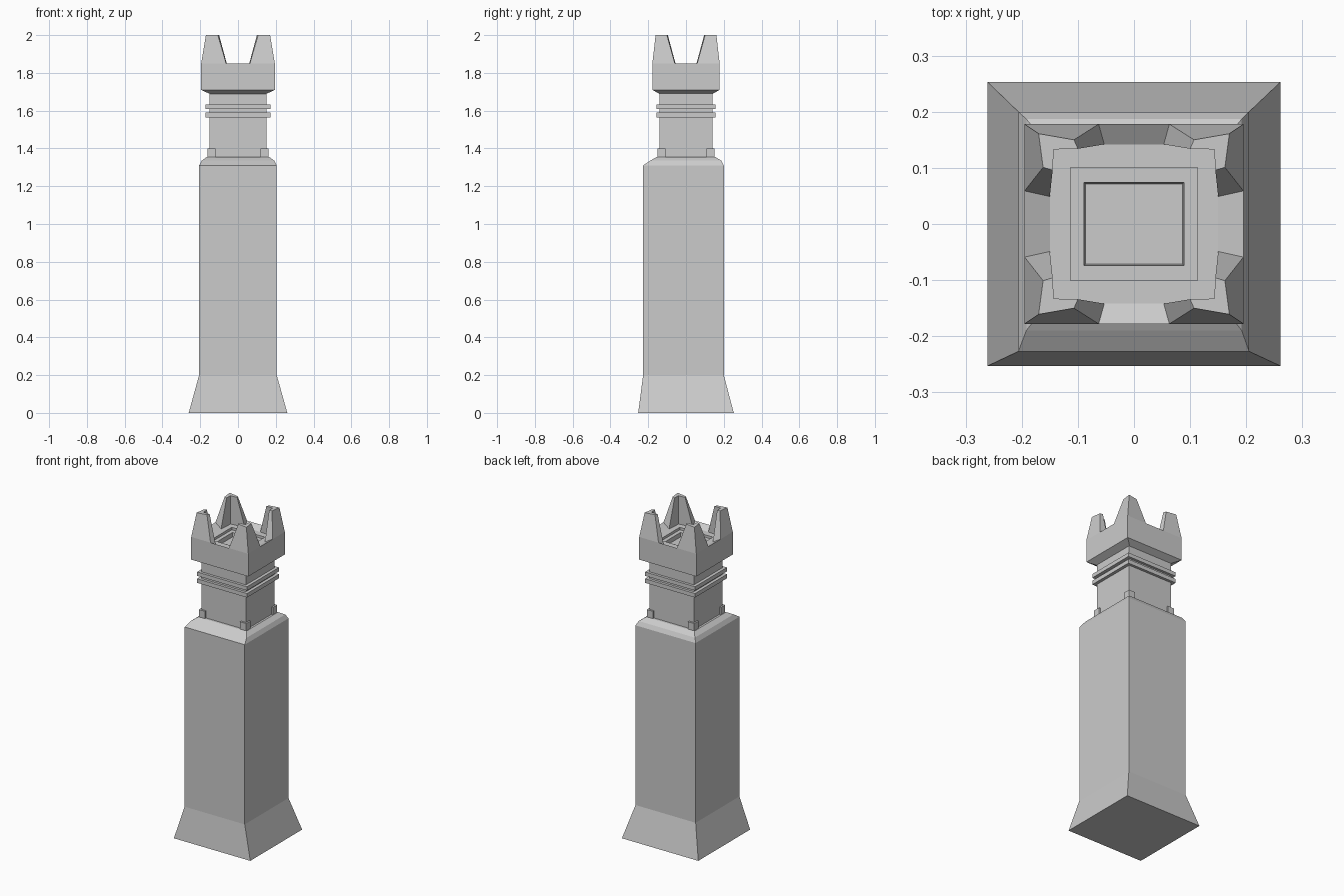
import bpy, bmesh

if "Cube" in bpy.data.objects:
    bpy.data.objects.remove(bpy.data.objects["Cube"])


def finish(name, bm):
    bmesh.ops.recalc_face_normals(bm, faces=bm.faces)
    me = bpy.data.meshes.new(name)
    bm.to_mesh(me)
    bm.free()
    ob = bpy.data.objects.new(name, me)
    bpy.context.collection.objects.link(ob)
    return ob


def skin(bm, rings):
    """Join rings of equal point count and cap both ends."""
    rows = [[bm.verts.new(p) for p in r] for r in rings]
    n = len(rows[0])
    for a, b in zip(rows, rows[1:]):
        for i in range(n):
            j = (i + 1) % n
            bm.faces.new((a[i], a[j], b[j], b[i]))
    bm.faces.new(rows[0][::-1])
    bm.faces.new(rows[-1])


def rect_loft(name, levels):
    """Loft through rectangles given as (x0, x1, y0, y1, z)."""
    bm = bmesh.new()
    skin(bm, [[(x0, y0, z), (x1, y0, z), (x1, y1, z), (x0, y1, z)]
              for x0, x1, y0, y1, z in levels])
    return finish(name, bm)


def sym(x, y, z):
    return (-x, x, -y, y, z)


# Flared base, shaft and rounded shoulder
rect_loft("pillar_shaft", [
    sym(0.261, 0.253, 0),
    (-0.206, 0.205, -0.227, 0.2, 0.2),
    (-0.206, 0.205, -0.227, 0.2, 1.31),
    (-0.192, 0.192, -0.19, 0.187, 1.335),
    (-0.165, 0.165, -0.155, 0.155, 1.355)])

# Neck and its two bands
rect_loft("neck", [sym(0.152, 0.14, 1.34), sym(0.152, 0.14, 1.7)])
for i, (z0, z1) in enumerate([(1.565, 1.59), (1.608, 1.632)]):
    rect_loft(f"neck_band_{i + 1}", [sym(0.171, 0.156, z0), sym(0.171, 0.156, z1)])

# Crown bowl: flared underside, wall, sloping rim, stepped floor recess
rect_loft("crown_bowl", [
    sym(0.148, 0.139, 1.688), sym(0.195, 0.178, 1.71), sym(0.195, 0.178, 1.85),
    sym(0.15, 0.142, 1.825), sym(0.113, 0.101, 1.825), sym(0.113, 0.101, 1.81),
    sym(0.089, 0.074, 1.81), sym(0.086, 0.071, 1.785)])

# L-shaped tapered merlons and small foot blocks on all four corners
LOW = [(0.195, 0.178, 1.85), (0.063, 0.178, 1.85), (0.053, 0.142, 1.825),
       (0.143, 0.133, 1.825), (0.15, 0.049, 1.825), (0.195, 0.059, 1.85)]
TOP = [(0.17, 0.161, 2), (0.107, 0.15, 2), (0.1, 0.134, 2),
       (0.143, 0.133, 2), (0.145, 0.096, 2), (0.162, 0.101, 2)]
for sx in (-1, 1):
    for sy in (-1, 1):
        side = ("front" if sy < 0 else "back") + ("_left" if sx < 0 else "_right")
        bm = bmesh.new()
        skin(bm, [[(x * sx, y * sy, z) for x, y, z in r] for r in (LOW, TOP)])
        finish("merlon_" + side, bm)
        bm = bmesh.new()
        skin(bm, [[(x * sx, y * sy, z) for x, y in
                   ((0.12, 0.108), (0.162, 0.108), (0.162, 0.151), (0.12, 0.151))]
                  for z in (1.34, 1.4)])
        finish("foot_block_" + side, bm)
